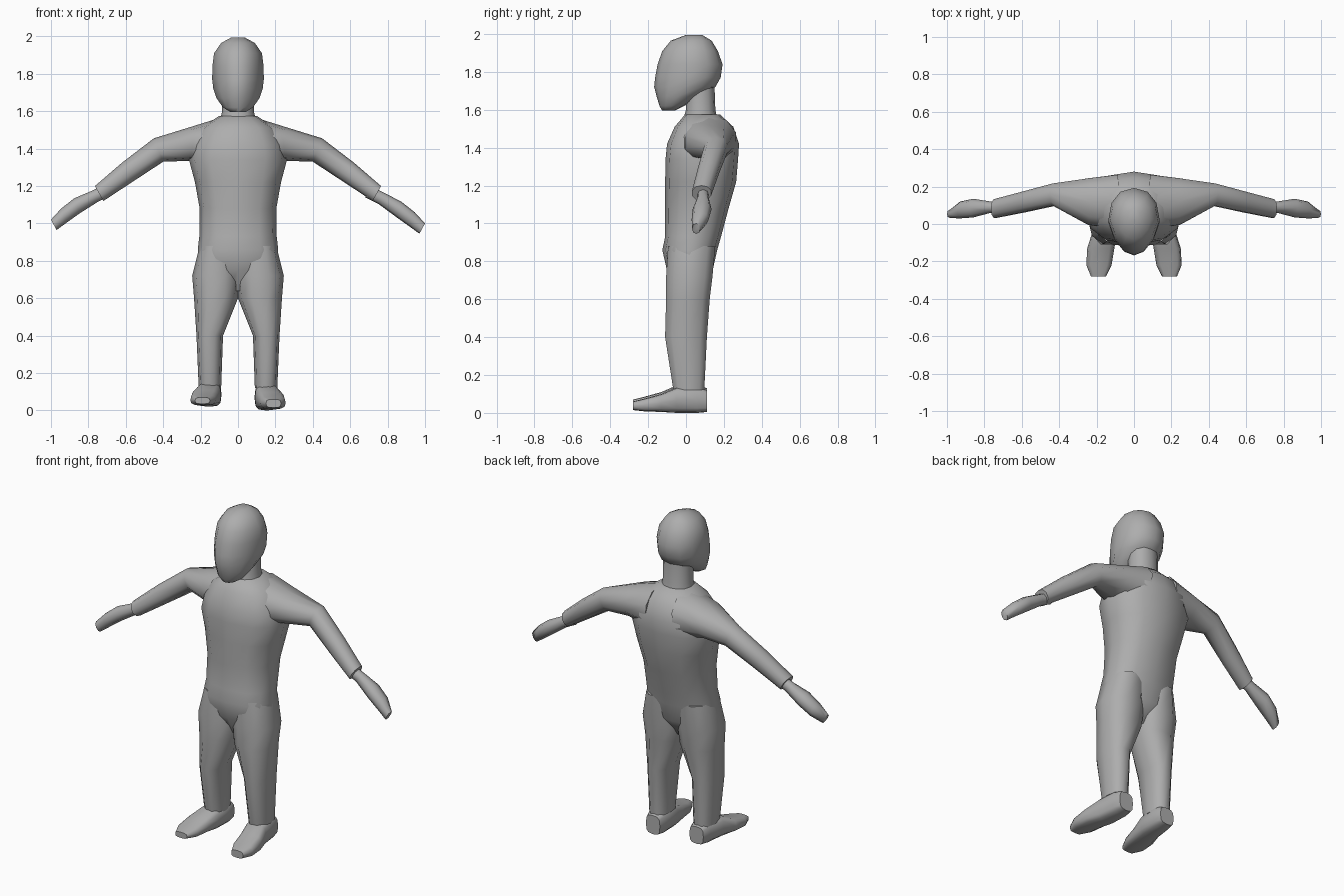
import bpy, bmesh, math
from mathutils import Vector

grey = bpy.data.materials.new("plain_grey")
grey.diffuse_color = (0.42, 0.42, 0.42, 1)


def power(t, e):
    return math.copysign(abs(t) ** (2 / e), t)


def loft(name, rings, sides=12, e=2.4, angle=60):
    """Skin a closed tube through rings given as (centre, half axis u, half axis v, front taper)."""
    bm = bmesh.new()
    loops = []
    for c, u, v, taper in rings:
        loop = []
        for i in range(sides):
            a = 2 * math.pi * i / sides
            p, q = power(math.cos(a), e), power(math.sin(a), e)
            p *= 1 + taper * min(q, 0)
            loop.append(bm.verts.new(Vector(c) + Vector(u) * p + Vector(v) * q))
        loops.append(loop)
    for a, b in zip(loops, loops[1:]):
        for i in range(sides):
            j = (i + 1) % sides
            bm.faces.new((a[i], a[j], b[j], b[i]))
    bm.faces.new(loops[0])
    bm.faces.new(loops[-1])
    bmesh.ops.recalc_face_normals(bm, faces=bm.faces)
    mesh = bpy.data.meshes.new(name)
    bm.to_mesh(mesh)
    bm.free()
    mesh.materials.append(grey)
    ob = bpy.data.objects.new(name, mesh)
    bpy.context.collection.objects.link(ob)
    bpy.ops.object.select_all(action='DESELECT')
    ob.select_set(True)
    bpy.context.view_layer.objects.active = ob
    bpy.ops.object.shade_smooth_by_angle(angle=math.radians(angle))
    return ob


def level(z, x0, x1, y0, y1, taper=0.0):
    """Horizontal ring."""
    return (((x0 + x1) / 2, (y0 + y1) / 2, z),
            ((x1 - x0) / 2, 0, 0), (0, (y1 - y0) / 2, 0), taper)


def limb(s, top, bottom, y0, y1, dz=0.0):
    """Ring across an arm, from its upper to its lower edge."""
    t, b = Vector((s * top[0], 0, top[1] + dz)), Vector((s * bottom[0], 0, bottom[1] + dz))
    c = (t + b) / 2
    c.y = (y0 + y1) / 2
    return (c, (t - b) / 2, (0, (y1 - y0) / 2, 0), 0.0)


def upright(y, x0, x1, z0, z1):
    """Ring facing along the foot."""
    return (((x0 + x1) / 2, y, (z0 + z1) / 2),
            ((x1 - x0) / 2, 0, 0), (0, 0, (z1 - z0) / 2), 0.0)


# Torso: height, half width, front, back
torso = [(0.64, 0.10, -0.04, 0.07), (0.75, 0.215, -0.10, 0.14),
         (0.86, 0.215, -0.125, 0.165), (0.93, 0.207, -0.11, 0.185),
         (1.08, 0.205, -0.11, 0.225), (1.22, 0.23, -0.11, 0.265),
         (1.34, 0.262, -0.108, 0.275), (1.42, 0.245, -0.10, 0.28),
         (1.51, 0.20, -0.06, 0.25), (1.575, 0.10, -0.005, 0.18)]
loft("torso", [level(z, -w, w, f, b) for z, w, f, b in torso])

# Neck
loft("neck", [level(1.53, -0.10, 0.10, -0.02, 0.17),
              level(1.60, -0.085, 0.085, 0.0, 0.155),
              level(1.74, -0.085, 0.085, 0.0, 0.15)], e=2.2)

# Head: egg-shaped levels narrowing toward the face
head = [(1.595, 0.04, -0.125, -0.06, 0.2), (1.62, 0.08, -0.14, -0.01, 0.3),
        (1.67, 0.115, -0.155, 0.07, 0.35), (1.72, 0.132, -0.168, 0.155, 0.3),
        (1.77, 0.138, -0.163, 0.183, 0.25), (1.84, 0.137, -0.15, 0.193, 0.2),
        (1.91, 0.128, -0.125, 0.168, 0.2), (1.965, 0.09, -0.08, 0.135, 0.15),
        (1.995, 0.035, 0.0, 0.085, 0.0)]
loft("head", [level(z, -w, w, f, b, t) for z, w, f, b, t in head], e=2.2)

for s, side in ((1, "left"), (-1, "right")):
    dz = 0 if s > 0 else 0.02          # one hand and foot sit slightly higher
    # Arm from the shoulder to the sleeve end
    loft(side + "_arm", [
        limb(s, (0.08, 1.57), (0.10, 1.30), -0.03, 0.27),
        limb(s, (0.24, 1.52), (0.25, 1.335), -0.01, 0.25),
        limb(s, (0.45, 1.455), (0.40, 1.33), 0.095, 0.22),
        limb(s, (0.62, 1.325), (0.56, 1.225), 0.06, 0.175),
        limb(s, (0.765, 1.20), (0.72, 1.12), 0.03, 0.135)], sides=10, e=2.2)
    # Flat mitten hand
    loft(side + "_hand", [
        limb(s, (0.71, 1.20), (0.68, 1.14), 0.06, 0.12, dz / 2),
        limb(s, (0.78, 1.165), (0.75, 1.105), 0.06, 0.12, dz / 2),
        limb(s, (0.875, 1.115), (0.845, 1.035), 0.035, 0.135, dz),
        limb(s, (0.945, 1.06), (0.915, 0.985), 0.03, 0.12, dz),
        limb(s, (1.0, 1.0), (0.97, 0.945), 0.032, 0.075, dz)], sides=8, e=2.2)
    # Trouser leg
    leg = [(0.12, 0.09, 0.21, -0.07, 0.10), (0.40, 0.08, 0.222, -0.115, 0.115),
           (0.60, 0.0, 0.235, -0.11, 0.13), (0.72, -0.01, 0.245, -0.11, 0.145),
           (0.88, 0.01, 0.205, -0.10, 0.16)]
    loft(side + "_leg", [level(z, *sorted((s * a, s * b)), f, k)
                         for z, a, b, f, k in leg], sides=10)
    # Shoe, toes turned slightly outward
    shoe = [(0.11, 0.10, 0.195, 0.005, 0.12), (0.06, 0.088, 0.21, 0.0, 0.14),
            (-0.05, 0.09, 0.225, 0.0, 0.135), (-0.13, 0.105, 0.25, 0.005, 0.10),
            (-0.22, 0.12, 0.255, 0.008, 0.075), (-0.28, 0.15, 0.23, 0.015, 0.06)]
    loft(side + "_shoe", [upright(y, *sorted((s * a, s * b)), z0 + dz, z1 + dz * 0.5)
                          for y, a, b, z0, z1 in shoe], sides=12, e=3.2, angle=50)
